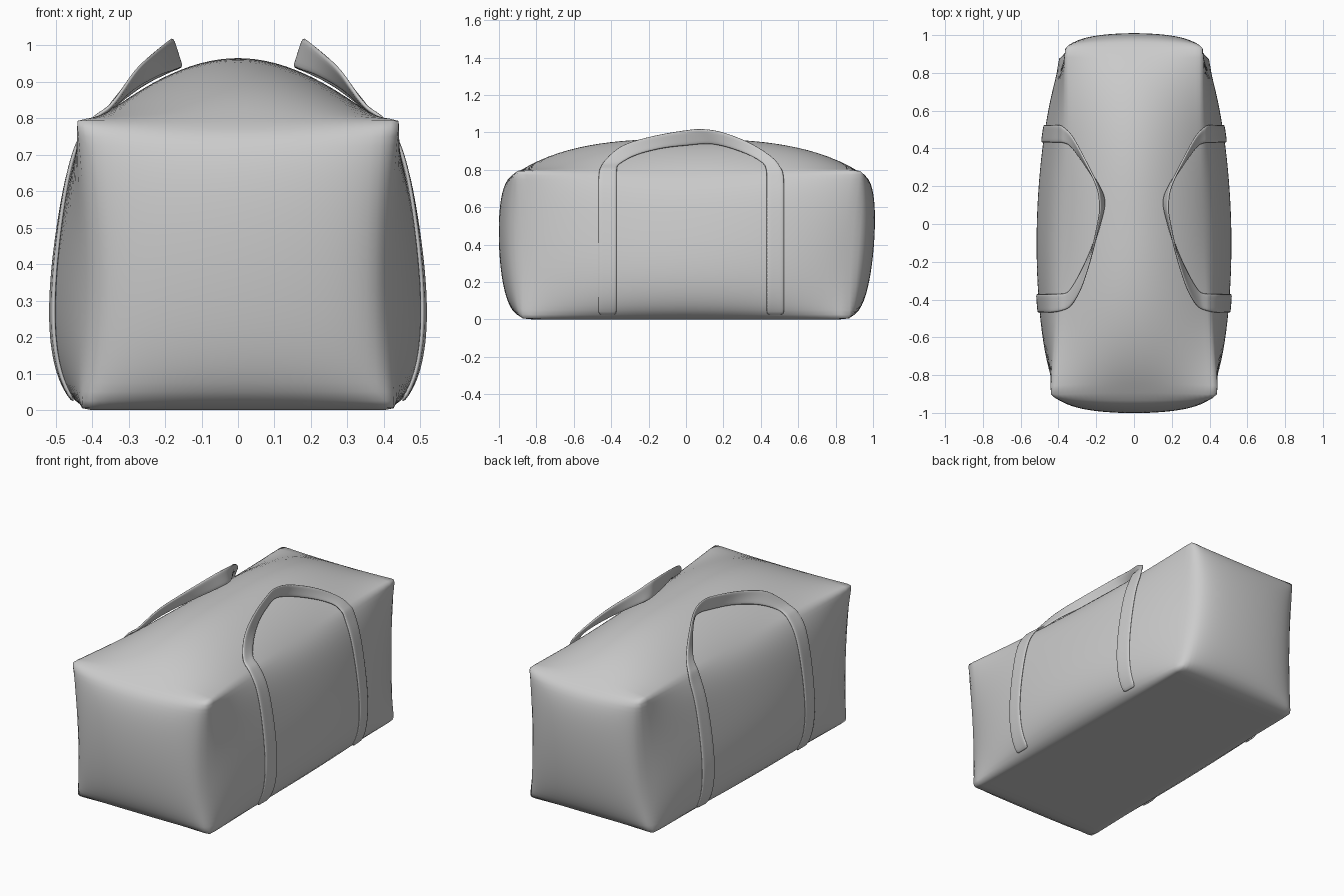
import bpy, bmesh, math
from mathutils import Vector
from mathutils.bvhtree import BVHTree

if "Cube" in bpy.data.objects:
    bpy.data.objects.remove(bpy.data.objects["Cube"])


def lerp(a, b, t):
    return a + (b - a) * t


def link(name, bm):
    mesh = bpy.data.meshes.new(name)
    bm.to_mesh(mesh)
    bm.free()
    for p in mesh.polygons:
        p.use_smooth = True
    obj = bpy.data.objects.new(name, mesh)
    bpy.context.collection.objects.link(obj)
    return obj


# Body: subdivided cube, faces puffed out, edges pulled in, corners left pinched
def puff(co):
    u, v, w = co
    t, s = (w + 1) / 2, (v + 1) / 2
    cu, cv, cw = (max(0, 1 - k * k) for k in co)
    half_x = lerp(lerp(0.435, 0.405, s), lerp(0.45, 0.37, s), t)
    half_x += (0.01 * t + 0.095 * math.sin(math.pi * t ** 0.6)) * cv
    half_y = lerp(0.885, 0.915, t) + (0.03 * t if v > 0 else 0)
    half_y += (0.09 if v > 0 else 0.1) * cu ** 0.5 * cw ** 0.45
    top = 0.80 + 0.165 * cu ** 1.45 * (1 - abs(v) ** 2.8)
    # Edge softening, strongest halfway along each edge
    long_edge = abs(u * w) ** 5 * cv * (1 if w > 0 else 0.3)
    upright = abs(u * v) ** 6 * cw
    end_edge = abs(v * w) ** 6 * cu
    half_x -= 0.045 * long_edge + 0.025 * upright
    half_y -= 0.025 * upright + 0.02 * end_edge
    top -= 0.015 * long_edge + 0.01 * end_edge
    return Vector((u * half_x, v * half_y, t * top))


bm = bmesh.new()
bmesh.ops.create_cube(bm, size=2)
bmesh.ops.subdivide_edges(bm, edges=bm.edges[:], cuts=31, use_grid_fill=True)
for vert in bm.verts:
    vert.co = puff(vert.co)
body = link("bag_body", bm)
smooth = body.modifiers.new("soften", 'SMOOTH')
smooth.factor, smooth.iterations = 0.5, 4

bpy.context.view_layer.update()
tree = BVHTree.FromObject(body, bpy.context.evaluated_depsgraph_get())


def on_side(y, z):
    hit = tree.ray_cast(Vector((1, y, z)), Vector((-1, 0, 0)))[0]
    return Vector((hit.x + 0.004, y, z))


def outside(p):
    near, normal = tree.find_nearest(p)[:2]
    gap = (p - near).dot(normal)
    return p if gap > 0.006 else near + normal * 0.006


def spline(pts, steps):
    pts = [Vector(p) for p in pts]
    pts = [2 * pts[0] - pts[1]] + pts + [2 * pts[-1] - pts[-2]]
    out = []
    for i in range(1, len(pts) - 2):
        a, b, c, d = pts[i - 1:i + 3]
        for k in range(steps):
            t = k / steps
            out.append(0.5 * (2 * b + (c - a) * t + (2 * a - 5 * b + 4 * c - d) * t * t
                              + (3 * b - a - 3 * c + d) * t ** 3))
    return out + [pts[-2]]


# Carry straps: sewn bands on the side, running into a free leaning loop
outer = [(.39, -.465, .79), (.335, -.435, .85), (.28, -.34, .93), (.23, -.18, .98),
         (.192, 0, 1.012), (.182, .09, 1.018), (.197, .2, 1.0), (.265, .35, .94),
         (.33, .47, .86), (.38, .52, .79)]
inner = [(.39, -.37, .79), (.345, -.355, .83), (.285, -.26, .88), (.22, -.12, .915),
         (.175, .02, .93), (.155, .12, .935), (.185, .2, .925), (.265, .32, .885),
         (.335, .41, .835), (.38, .43, .79)]
heights = [0.025 + 0.04 * i for i in range(19)]


def edge_line(y_front, y_back, loop):
    rise = [on_side(y_front, z) for z in heights]
    fall = [on_side(y_back, z) for z in reversed(heights)]
    return rise + spline(loop, 5) + fall


edge_a = edge_line(-.47, .525, outer)
edge_b = edge_line(-.37, .43, inner)
bm = bmesh.new()
rows = [[bm.verts.new(outside(a.lerp(b, k / 4))) for k in range(5)]
        for a, b in zip(edge_a, edge_b)]
for r0, r1 in zip(rows, rows[1:]):
    for k in range(4):
        bm.faces.new((r0[k], r0[k + 1], r1[k + 1], r1[k]))
bmesh.ops.recalc_face_normals(bm, faces=bm.faces[:])
strap = link("carry_straps", bm)
solid = strap.modifiers.new("thickness", 'SOLIDIFY')
solid.thickness, solid.offset = 0.012, 0
mirror = strap.modifiers.new("other_side", 'MIRROR')
mirror.use_axis = (True, False, False)
sub = strap.modifiers.new("round", 'SUBSURF')
sub.levels = sub.render_levels = 1
